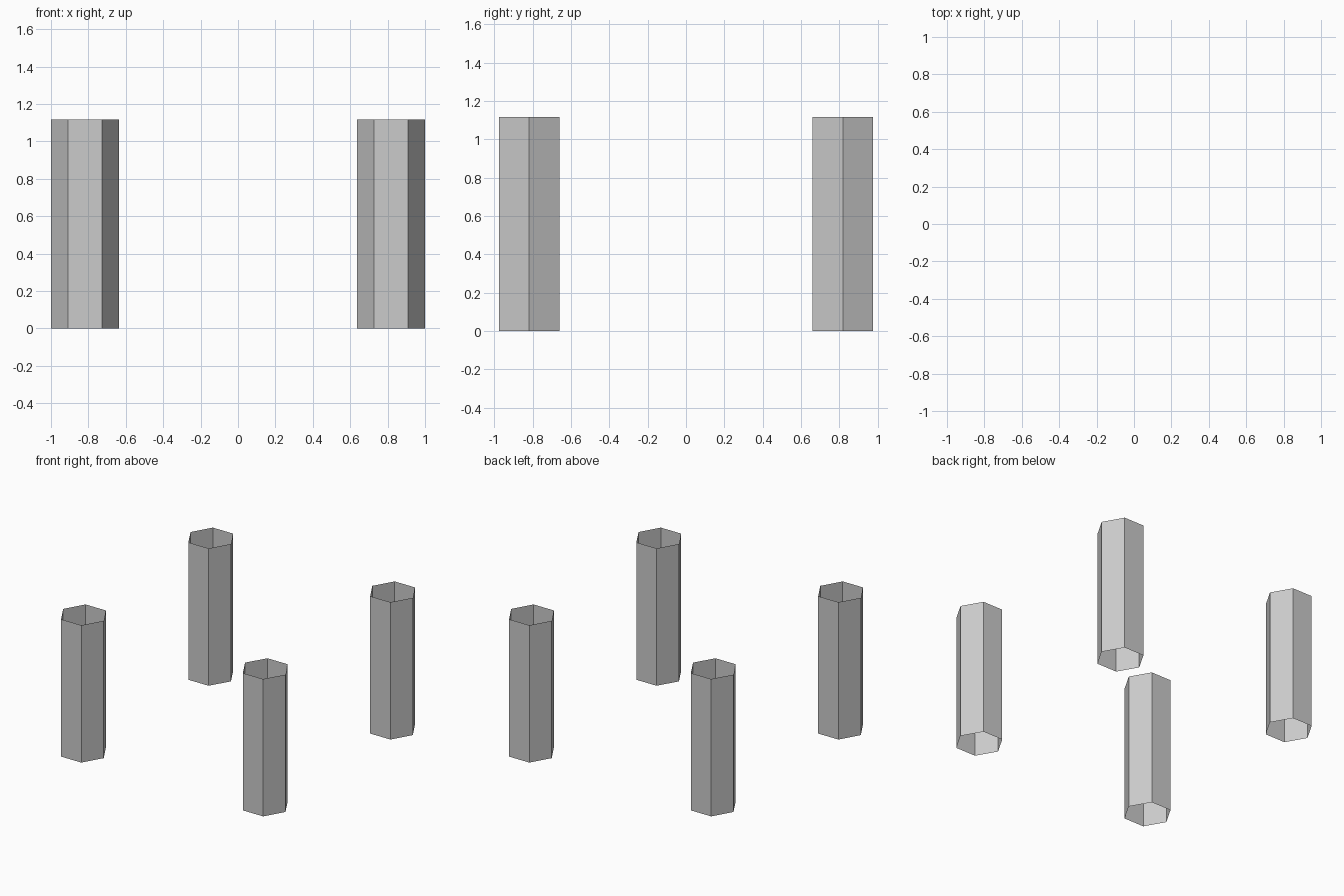
import bpy
import bmesh
from math import cos, sin, tau

if "Cube" in bpy.data.objects:
    bpy.data.objects.remove(bpy.data.objects["Cube"])

SIDES = 6
RADIUS = 0.182
OFFSET = 0.818
HEIGHT = 1.117


def open_tube(name, x, y):
    """Single-walled hexagonal tube, open at both ends, corners on the x axis."""
    bm = bmesh.new()
    ring = [bm.verts.new((RADIUS * cos(tau * i / SIDES),
                          RADIUS * sin(tau * i / SIDES), 0)) for i in range(SIDES)]
    edges = [bm.edges.new((ring[i], ring[(i + 1) % SIDES])) for i in range(SIDES)]
    result = bmesh.ops.extrude_edge_only(bm, edges=edges)
    top = [v for v in result["geom"] if isinstance(v, bmesh.types.BMVert)]
    bmesh.ops.translate(bm, verts=top, vec=(0, 0, HEIGHT))

    # Face the walls outward
    bm.normal_update()
    inward = [f for f in bm.faces if f.normal.dot(f.calc_center_median()) < 0]
    bmesh.ops.reverse_faces(bm, faces=inward)

    mesh = bpy.data.meshes.new(name)
    bm.to_mesh(mesh)
    bm.free()
    obj = bpy.data.objects.new(name, mesh)
    obj.location = (x, y, 0)
    bpy.context.collection.objects.link(obj)


# Four legs, one per corner
for side, sx in (("left", -1), ("right", 1)):
    for end, sy in (("front", -1), ("back", 1)):
        open_tube(f"{end}_{side}_leg", sx * OFFSET, sy * OFFSET)
